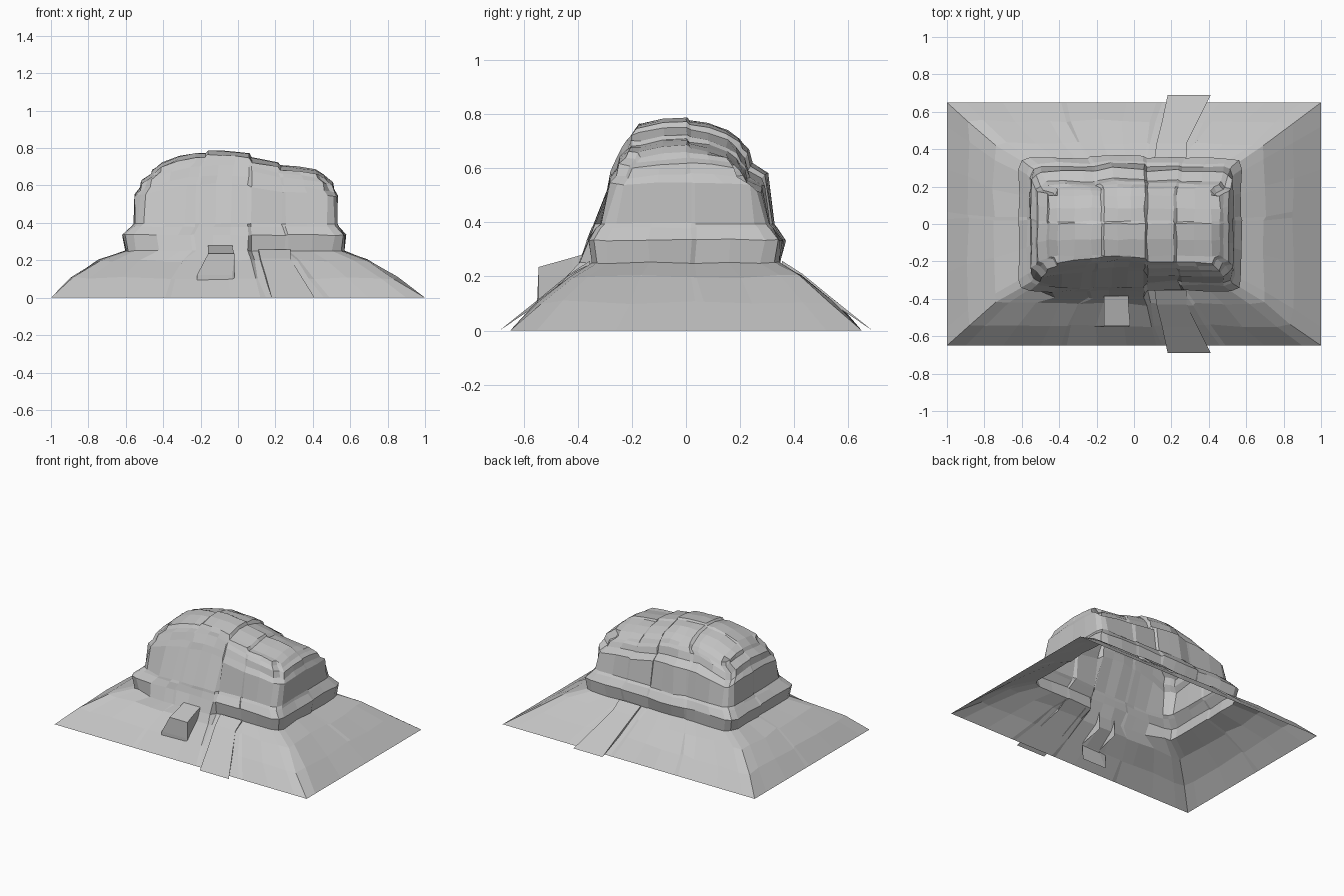
import bpy, bmesh, random

random.seed(4)
if "Cube" in bpy.data.objects:
    bpy.data.objects.remove(bpy.data.objects["Cube"])

stone = bpy.data.materials.new("grey stone")
stone.use_nodes = True
GREY = (0.55, 0.55, 0.55, 1)
stone.diffuse_color = GREY
stone.node_tree.nodes["Principled BSDF"].inputs["Base Color"].default_value = GREY


def finish(name, bm):
    mesh = bpy.data.meshes.new(name)
    bm.normal_update()
    bm.to_mesh(mesh)
    bm.free()
    mesh.materials.append(stone)
    bpy.context.collection.objects.link(bpy.data.objects.new(name, mesh))


def lerp_profile(points, x):
    for (a, va), (b, vb) in zip(points, points[1:]):
        if x <= b:
            return va + (vb - va) * max(0, (x - a) / (b - a))
    return points[-1][1]


# Stations across the rock: close pairs make sharp steps
SX = [-1, -0.9, -0.7, -0.5, -0.39, -0.36, -0.2, -0.04, 0.12, 0.15, 0.46, 0.49, 0.7, 0.9, 1]
SY = [-1, -0.85, -0.4, 0.04, 0.1, 0.45, 0.8, 1]
NX, NY = len(SX) - 1, len(SY) - 1

# Rings: left, right, front, back, height, corner cut
RINGS = [
    (-1, 1, -0.65, 0.65, 0, 0),
    (-0.89, 0.85, -0.545, 0.55, 0.105, 0.01),
    (-0.75, 0.70, -0.43, 0.43, 0.2, 0.01),
    (-0.60, 0.565, -0.345, 0.345, 0.25, 0.015),
    (-0.615, 0.575, -0.35, 0.36, 0.335, 0.015),
    (-0.57, 0.54, -0.32, 0.33, 0.38, 0.015),
    (-0.555, 0.53, -0.305, 0.315, 0.395, 0.015),
    (-0.55, 0.53, -0.275, 0.29, 0.57, 0.025),
    (-0.525, 0.515, -0.25, 0.235, 0.605, 0.03),
    (-0.515, 0.505, -0.235, 0.22, 0.65, 0.03),
    (-0.465, 0.475, -0.215, 0.205, 0.67, 0.03),
    (-0.455, 0.46, -0.20, 0.19, 0.69, 0.03),
]
TOP = len(RINGS) - 1
CREST = [(-0.5, 0.68), (-0.4, 0.725), (-0.28, 0.77), (-0.178, 0.775), (-0.164, 0.79),
         (0.04, 0.78), (0.055, 0.775), (0.068, 0.75), (0.21, 0.735), (0.223, 0.71),
         (0.4, 0.69), (0.47, 0.67)]
# Bare sloping slab on the front: depth by height
SLAB = [(0.2, -0.43), (0.25, -0.395), (0.4, -0.335), (0.56, -0.275), (0.7, -0.21), (0.76, -0.175)]
column_push = [random.uniform(-0.012, 0.012) for _ in SX]
column_lift = [random.uniform(-0.006, 0.004) for _ in SX]


def place(k, i, j):
    left, right, front, back, z, cut = RINGS[k]
    s, t = SX[i], SY[j]
    x = (left + right) / 2 + s * (right - left) / 2
    y = (front + back) / 2 + t * (back - front) / 2
    if i in (0, NX) and j in (0, NY):
        x -= cut * s
        y -= cut * t
    if k == 0:
        return x, y, z
    crest = lerp_profile(CREST, x)
    if k > 6:
        # End walls stand nearly full height; long sides drop to their rims
        drop = 0.05 + 0.025 * t if j in (0, NY) else 0.015 + 0.03 * t * t
        z = 0.395 + (z - 0.395) * (crest - drop - 0.395) / 0.295
    if j == 0 and 2 <= i <= 8 and k > 2:
        y = lerp_profile(SLAB, z) + column_push[i] * 0.3
    elif j in (0, NY) and k > 3:
        y += column_push[i]
    if k == TOP and 0 < j < NY and 0 < i < NX:
        z = crest + column_lift[i] - abs(t) ** 2 * (0.06 if t > 0 else 0.03)
        z -= 0.01 if t > 0.05 else 0
    shake = 0.005 if k == TOP else (0.01 if k < 3 else 0.005)
    return (x + random.uniform(-shake, shake), y + random.uniform(-shake, shake),
            z + random.uniform(-shake, shake) * 0.7)


# Butte: talus skirt, ledge, walls, terraces and stepped crown in one open shell
loop = ([(i, 0) for i in range(NX)] + [(NX, j) for j in range(NY)]
        + [(i, NY) for i in range(NX, 0, -1)] + [(0, j) for j in range(NY, 0, -1)])
bm = bmesh.new()
rings = [[bm.verts.new(place(k, i, j)) for i, j in loop] for k in range(TOP + 1)]
for low, high in zip(rings, rings[1:]):
    for n in range(len(loop)):
        m = (n + 1) % len(loop)
        bm.faces.new((low[n], low[m], high[m], high[n]))
crown = dict(zip(loop, rings[TOP]))
for i in range(1, NX):
    for j in range(1, NY):
        crown[i, j] = bm.verts.new(place(TOP, i, j))
for i in range(NX):
    for j in range(NY):
        bm.faces.new((crown[i, j], crown[i + 1, j], crown[i + 1, j + 1], crown[i, j + 1]))
finish("butte", bm)


# Sloping rock strips running down the skirt: depth, height, left and right edge
def strip(name, rows, side, drop):
    bm = bmesh.new()
    top = [[bm.verts.new((x, side * y, z)) for x in (a, b)] for y, z, a, b in rows]
    foot = [[bm.verts.new((x, side * y, max(0, z - drop))) for x in (a, b)] for y, z, a, b in rows]
    for n in range(len(rows) - 1):
        bm.faces.new((top[n][0], top[n][1], top[n + 1][1], top[n + 1][0]))
        for e in (0, 1):
            bm.faces.new((top[n][e], top[n + 1][e], foot[n + 1][e], foot[n][e]))
    if rows[0][1] > 0:
        bm.faces.new((top[0][0], top[0][1], foot[0][1], foot[0][0]))
    bmesh.ops.recalc_face_normals(bm, faces=bm.faces)
    if sum(f.normal.z for f in bm.faces) < 0:
        bmesh.ops.reverse_faces(bm, faces=bm.faces)
    finish(name, bm)


RAMP = [(0.69, 0, 0.18, 0.41), (0.55, 0.112, 0.15, 0.34), (0.43, 0.21, 0.12, 0.28),
        (0.355, 0.258, 0.11, 0.28)]
strip("front_ramp", RAMP, -1, 0.018)
strip("back_ramp", RAMP, 1, 0.018)
strip("front_block", [(0.55, 0.12, -0.22, -0.03), (0.545, 0.235, -0.16, -0.02),
                      (0.42, 0.27, -0.16, -0.03), (0.385, 0.28, -0.16, -0.03)], -1, 0.13)
